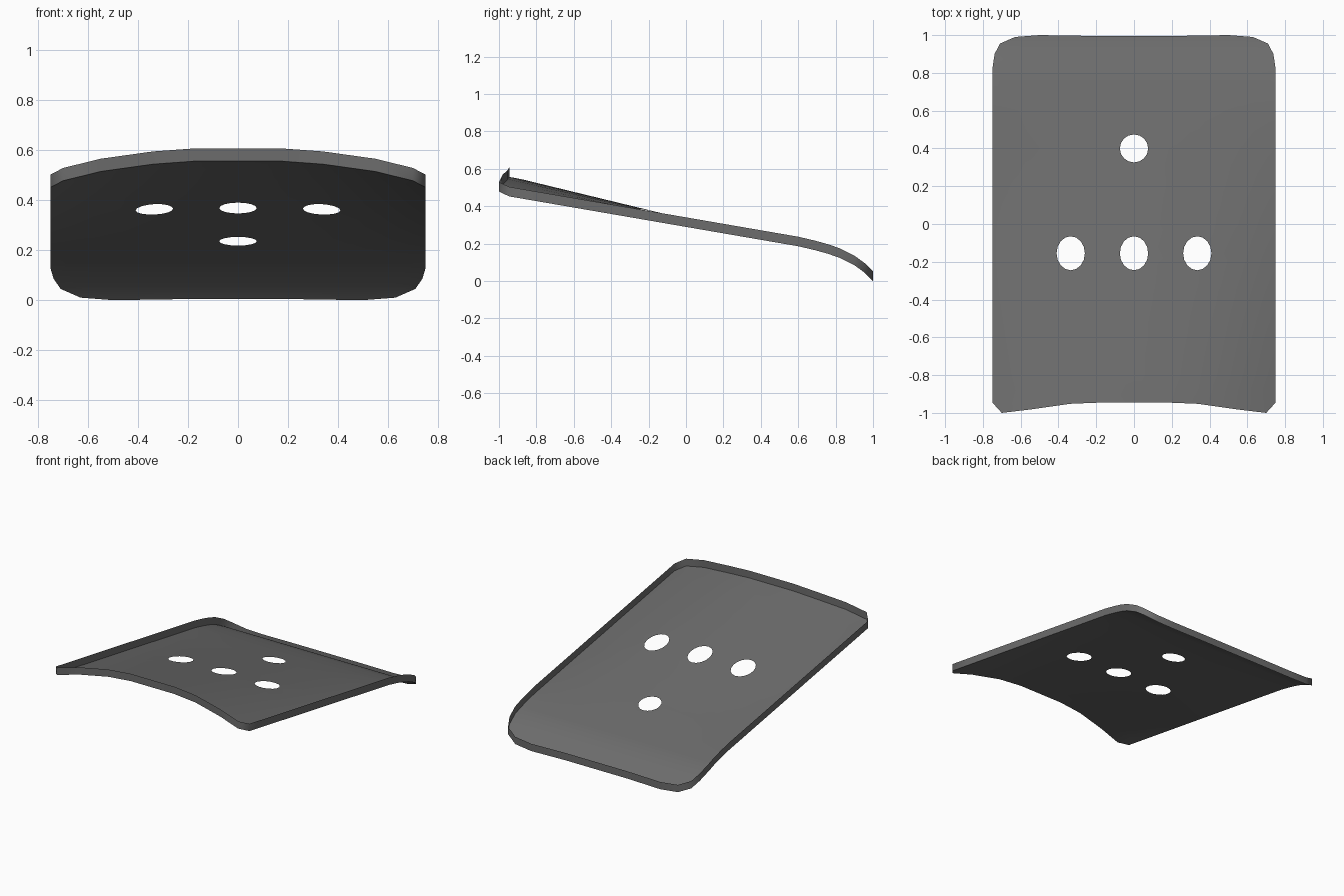
import bpy, bmesh
from math import cos, sin, pi
from mathutils import Vector
from mathutils.geometry import delaunay_2d_cdt

if "Cube" in bpy.data.objects:
    bpy.data.objects.remove(bpy.data.objects["Cube"])

# side profile of the sheet (y, z), rear end curls down
PROFILE = [(-1.0, .462), (.6, .186), (.69, .165), (.78, .14), (.85, .113),
           (.9, .085), (.95, .05), (1.0, 0.0)]
LIP = .051
HOLES = [(0, .4, .074), (0, -.155, .09), (-.335, -.155, .09), (.335, -.155, .09)]
HOLE_RX = .075


def height(x, y):
    z = 0
    for (y0, z0), (y1, z1) in zip(PROFILE, PROFILE[1:]):
        if y0 <= y <= y1:
            z = z0 + (z1 - z0) * (y - y0) / (y1 - y0)
            break
    # crown that grows towards the front, flatter across further back
    t = max(0, (.65 - y) / 1.595)
    power = 2.3 + 1.2 * (1 - min(1, t))
    return z + .108 * t ** 1.05 * (1 - min(1, abs(x) / .75) ** power)


def in_hole(x, y, grow=1.0):
    return any(((x - cx) / HOLE_RX) ** 2 + ((y - cy) / ry) ** 2 < grow
               for cx, cy, ry in HOLES)


# right half of the outline from front centre to rear centre, then mirrored
side_ys = [-.8, -.6, -.4, -.2, 0, .2, .4, .6, .69, .76]
right = [(.17, -.945), (.34, -.952), (.55, -.982), (.7, -1.0), (.75, -.945)]
right += [(.75, y) for y in side_ys]
right += [(.75, .82), (.738, .9), (.71, .955), (.63, .99), (.5, 1.0), (.24, .996)]
outline = right + [(-x, y) for x, y in reversed(right)]

pts, edges = [], []


def add_loop(loop):
    s = len(pts)
    pts.extend(Vector(p) for p in loop)
    edges.extend((s + i, s + (i + 1) % len(loop)) for i in range(len(loop)))


add_loop(outline)
for cx, cy, ry in HOLES:
    add_loop([(cx + HOLE_RX * cos(2 * pi * i / 16), cy + ry * sin(2 * pi * i / 16))
              for i in range(16)])

# inner grid points
for y in [-.88] + side_ys + [.78, .85, .9, .95]:
    for i in range(-6, 7):
        x = i * .115
        if not in_hole(x, y, 1.6):
            pts.append(Vector((x, y)))

verts, _, faces, *_ = delaunay_2d_cdt(pts, edges, [], 1, 1e-5)

# sheet with open holes
bm = bmesh.new()
bv = [bm.verts.new((v.x, v.y, height(v.x, v.y))) for v in verts]
for f in faces:
    c = sum((verts[i] for i in f), Vector((0, 0))) / len(f)
    if not in_hole(c.x, c.y):
        bm.faces.new([bv[i] for i in f])
bmesh.ops.delete(bm, geom=[v for v in bm.verts if not v.link_faces], context='VERTS')

# upright lip around the outer edge
rim = [e for e in bm.edges if e.is_boundary
       and not in_hole(*((e.verts[0].co + e.verts[1].co) / 2).xy, 1.3)]
ext = bmesh.ops.extrude_edge_only(bm, edges=rim)["geom"]
for v in ext:
    if isinstance(v, bmesh.types.BMVert):
        v.co.z += LIP
bmesh.ops.recalc_face_normals(bm, faces=bm.faces[:])
if sum(f.normal.z for f in bm.faces) > 0:
    bmesh.ops.reverse_faces(bm, faces=bm.faces[:])

mesh = bpy.data.meshes.new("curved_tray_plate")
bm.to_mesh(mesh)
bm.free()
obj = bpy.data.objects.new("curved_tray_plate", mesh)
bpy.context.collection.objects.link(obj)

# dark grey finish
mat = bpy.data.materials.new("dark_grey")
mat.diffuse_color = (.15, .15, .15, 1)
mat.use_nodes = True
mat.node_tree.nodes["Principled BSDF"].inputs["Base Color"].default_value = mat.diffuse_color
mesh.materials.append(mat)

bpy.context.view_layer.objects.active = obj
obj.select_set(True)
bpy.ops.object.shade_smooth_by_angle(angle=1.05)
